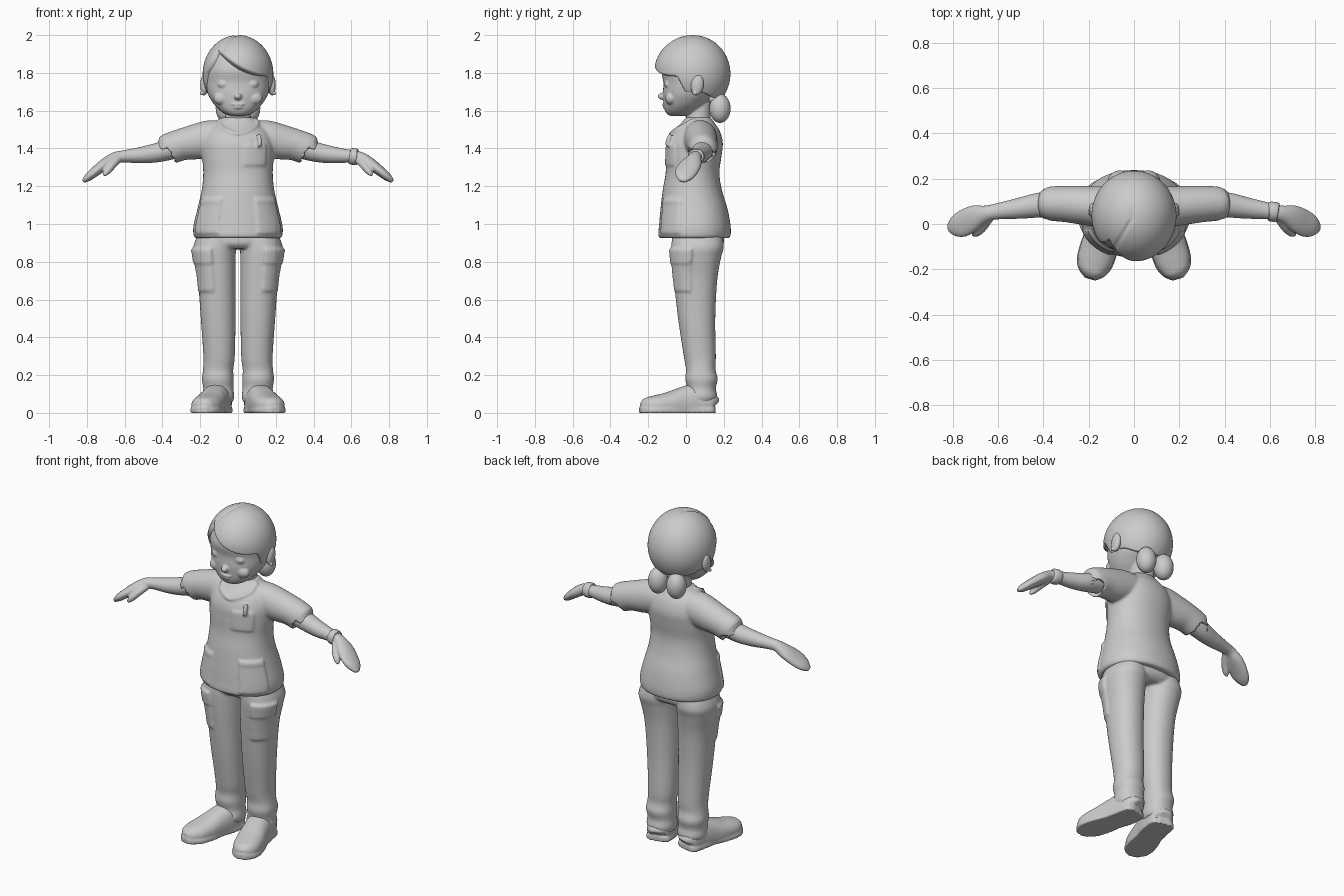
import bpy, bmesh, math
from mathutils import Vector, Matrix

if "Cube" in bpy.data.objects:
    bpy.data.objects.remove(bpy.data.objects["Cube"])

GREY = (0.6, 0.6, 0.6, 1)
clay = bpy.data.materials.new("plain grey")
clay.use_nodes = True
clay.diffuse_color = GREY
clay.node_tree.nodes["Principled BSDF"].inputs["Base Color"].default_value = GREY
SIDES = (1, -1)


def refine(rows, n=5):
    """Smooth spline through rows of numbers."""
    pts = [Vector(r) for r in rows]
    out = []
    for i in range(len(pts) - 1):
        p0, p1, p2, p3 = pts[max(i - 1, 0)], pts[i], pts[i + 1], pts[min(i + 2, len(pts) - 1)]
        for k in range(n):
            t = k / n
            out.append(p1 + (p2 - p0) * (t / 2) + (p0 * 2 - p1 * 5 + p2 * 4 - p3) * (t * t / 2)
                       + (p1 * 3 - p0 - p2 * 3 + p3) * (t ** 3 / 2))
    return out + [pts[-1]]


def skin(bm, rings, side=1):
    """Closed skin over a stack of equal loops."""
    vs = [[bm.verts.new((p[0] * side, p[1], p[2])) for p in r] for r in rings]
    n = len(vs[0])
    for a, b in zip(vs, vs[1:]):
        for i in range(n):
            bm.faces.new((a[i], a[(i + 1) % n], b[(i + 1) % n], b[i]))
    bm.faces.new(vs[0])
    bm.faces.new(vs[-1])


def oval(row, a, grow=0):
    """Point on a level section (z, centre x, half width, front y, back y)."""
    z, cx, rx, yf, yb = row
    c, s = math.cos(a), math.sin(a)
    return (cx + (rx + grow) * math.copysign(abs(c) ** 0.92, c),
            (yf + yb) / 2 + ((yb - yf) / 2 + grow) * math.copysign(abs(s) ** 0.92, s), z)


def column(bm, rows, side=1, n=48):
    dense = refine(rows)
    skin(bm, [[oval(r, math.tau * i / n) for i in range(n)] for r in dense], side)
    return dense


def level(dense, z):
    for a, b in zip(dense, dense[1:]):
        if a[0] <= z <= b[0]:
            return a.lerp(b, (z - a[0]) / (b[0] - a[0]))
    return dense[-1]


def pocket(bm, dense, a0, a1, z0, z1, thick, side=1):
    """Raised pad that follows a column."""
    rings = []
    for k in range(9):
        row = level(dense, z0 + (z1 - z0) * k / 8)
        angles = [math.radians(a0 + (a1 - a0) * i / 10) for i in range(11)]
        rings.append([oval(row, a, thick) for a in angles] + [oval(row, a, -0.02) for a in reversed(angles)])
    skin(bm, rings, side)


def tube(bm, rows, side=1, ref=(0, 1, 0), n=32, power=1.0, floor=None, steps=5):
    """Tube through (x, y, z, radius along ref, other radius)."""
    dense = refine(rows, steps)
    rings = []
    for i, r in enumerate(dense):
        t = (dense[min(i + 1, len(dense) - 1)] - dense[max(i - 1, 0)])
        t = Vector(t[:3]).normalized()
        u = Vector(ref)
        u = (u - t * u.dot(t)).normalized()
        v = t.cross(u)
        ring = []
        for k in range(n):
            c, s = math.cos(math.tau * k / n), math.sin(math.tau * k / n)
            c, s = math.copysign(abs(c) ** power, c), math.copysign(abs(s) ** power, s)
            p = Vector(r[:3]) + u * r[3] * c + v * r[4] * s
            if floor is not None:
                p.z = max(p.z, floor)
            ring.append(p)
        rings.append(ring)
    skin(bm, rings, side)


def ball(bm, centre, radii, side=1, turn=0):
    m = (Matrix.Translation((centre[0] * side, centre[1], centre[2]))
         @ Matrix.Rotation(turn, 4, 'X') @ Matrix.Diagonal((*radii, 1)))
    return bmesh.ops.create_uvsphere(bm, u_segments=32, v_segments=20, radius=1, matrix=m)


def finish(name, bm, voxel=None, soften=3):
    bmesh.ops.recalc_face_normals(bm, faces=bm.faces)
    for f in bm.faces:
        f.smooth = True
    me = bpy.data.meshes.new(name)
    bm.to_mesh(me)
    bm.free()
    me.materials.append(clay)
    ob = bpy.data.objects.new(name, me)
    bpy.context.collection.objects.link(ob)
    if voxel:
        mod = ob.modifiers.new("fuse", 'REMESH')
        mod.mode, mod.voxel_size, mod.use_smooth_shade = 'VOXEL', voxel, True
        mod = ob.modifiers.new("soften", 'SMOOTH')
        mod.factor, mod.iterations = 0.5, soften
    return ob


# Shirt: body, sleeves, neckline, pockets, pen
bm = bmesh.new()
torso = column(bm, [(.925, 0, .222, -.135, .224), (.938, 0, .235, -.147, .236), (.99, 0, .236, -.143, .236),
                    (1.08, 0, .215, -.135, .22), (1.18, 0, .192, -.123, .19), (1.27, 0, .184, -.108, .177),
                    (1.36, 0, .19, -.105, .188), (1.43, 0, .188, -.1, .195), (1.49, 0, .165, -.072, .18),
                    (1.53, 0, .125, -.03, .155), (1.565, 0, .08, 0, .13)])
for s in SIDES:
    tube(bm, [(.06, .07, 1.462, .09, .085), (.14, .075, 1.452, .09, .098), (.22, .082, 1.436, .086, .094),
              (.3, .088, 1.42, .08, .084), (.365, .09, 1.397, .076, .083), (.372, .09, 1.393, .07, .076)], s)
    pocket(bm, torso, -66, -22, .95, 1.13, .008, s)
    pocket(bm, torso, -66, -22, 1.11, 1.135, .011, s)
    collar = [oval(level(torso, 1.475 + .08 * k / 6), math.radians(-90 + 75 * k / 6), .002) for k in range(7)]
    tube(bm, [(*p, .01, .01) for p in collar], s, ref=(0, 0, 1), n=12)
pocket(bm, torso, -82, -42, 1.31, 1.42, .007)
tube(bm, [(.115, -.1, 1.41, .012, .01), (.115, -.095, 1.44, .014, .012), (.112, -.082, 1.475, .01, .01)], n=12)
finish("shirt", bm, .008)

# Trousers: legs, hips, side pockets
bm = bmesh.new()
for s in SIDES:
    leg = column(bm, [(.055, .102, .074, .005, .152), (.085, .104, .084, -.006, .166), (.13, .104, .08, .006, .158),
                      (.18, .107, .084, -.004, .168), (.23, .105, .08, .0, .156), (.3, .1, .083, -.012, .158),
                      (.5, .105, .092, -.042, .155), (.7, .112, .1, -.064, .165), (.82, .122, .11, -.076, .185),
                      (.88, .124, .113, -.078, .2), (.95, .11, .1, -.07, .19)], s)
    pocket(bm, leg, -80, -12, .645, .87, .008, s)
    pocket(bm, leg, -83, -10, .79, .87, .013, s)
column(bm, [(.87, 0, .15, -.05, .17), (.9, 0, .215, -.074, .2), (.97, 0, .21, -.07, .2)])
finish("trousers", bm, .008)

# Arms with mitten hands and thumbs
bm = bmesh.new()
for s in SIDES:
    tube(bm, [(.28, .088, 1.42, .058, .058), (.4, .085, 1.384, .056, .053), (.5, .07, 1.366, .047, .045),
              (.6, .056, 1.358, .036, .033), (.65, .046, 1.35, .036, .031), (.7, .03, 1.32, .054, .031),
              (.75, .004, 1.282, .06, .027), (.79, -.01, 1.25, .047, .022), (.818, -.02, 1.226, .018, .01)], s)
    tube(bm, [(.64, .025, 1.34, .02, .022), (.67, -.015, 1.305, .022, .02), (.695, -.038, 1.275, .019, .017),
              (.71, -.048, 1.256, .008, .008)], s, n=20)
finish("arms", bm, .006)

# Wrist band on the left arm
bm = bmesh.new()
tube(bm, [(.588, .056, 1.36, .03, .03), (.594, .056, 1.359, .041, .041), (.612, .054, 1.357, .044, .044),
          (.632, .051, 1.355, .041, .041), (.638, .05, 1.355, .03, .03)])
finish("wrist_band", bm)

# Shoes: uppers on flat soles
for s, label in zip(SIDES, ("left_shoe", "right_shoe")):
    bm = bmesh.new()
    tube(bm, [(.096, .148, .04, .03, .03), (.1, .13, .05, .06, .066), (.112, .05, .05, .1, .076),
              (.13, -.02, .045, .092, .078), (.153, -.1, .04, .068, .082), (.174, -.17, .035, .056, .076),
              (.186, -.215, .035, .044, .054), (.193, -.238, .035, .02, .022)], s, (0, 0, 1), power=.85, floor=.005)
    tube(bm, [(.096, .15, .012, .02, .03), (.1, .13, .012, .02, .07), (.112, .05, .012, .02, .078),
              (.13, -.02, .014, .02, .076), (.153, -.1, .012, .02, .084), (.174, -.17, .012, .02, .081),
              (.186, -.215, .012, .02, .06), (.194, -.243, .012, .02, .024)], s, (0, 0, 1), power=.4, floor=0)
    finish(label, bm, .006, 2)

# Head: face, neck, ears, eyelids, nose, mouth
bm = bmesh.new()
column(bm, [(1.572, 0, .03, -.08, -.01), (1.582, 0, .068, -.1, .04), (1.605, 0, .1, -.112, .07),
            (1.64, 0, .132, -.118, .11), (1.69, 0, .16, -.122, .16), (1.75, 0, .172, -.12, .185),
            (1.82, 0, .17, -.13, .195), (1.9, 0, .14, -.1, .17), (1.95, 0, .09, -.05, .12)])
column(bm, [(1.5, 0, .08, -.01, .14), (1.56, 0, .068, .0, .13), (1.66, 0, .068, .0, .14)])
for s in SIDES:
    ball(bm, (.18, .06, 1.735), (.02, .034, .056), s, -.15)
    ball(bm, (.194, .045, 1.69), (.009, .01, .01), s)
    ball(bm, (.074, -.093, 1.74), (.034, .022, .024), s)
    ball(bm, (.085, -.08, 1.665), (.045, .03, .035), s)
ball(bm, (0, -.122, 1.676), (.021, .028, .019))
tube(bm, [(-.045, -.108, 1.642, .004, .004), (-.02, -.117, 1.634, .007, .007), (0, -.119, 1.633, .007, .007),
          (.02, -.117, 1.634, .007, .007), (.045, -.108, 1.642, .004, .004)], ref=(0, 0, 1), n=12)
ball(bm, (0, -.112, 1.617), (.026, .012, .007))
finish("head", bm, .005)


def ramp(v, lo, hi):
    t = min(max((v - lo) / (hi - lo), 0), 1)
    return t * t * (3 - 2 * t)


# Hair: cap tucked under the face along a swept fringe line
bm = bmesh.new()
bmesh.ops.create_uvsphere(bm, u_segments=144, v_segments=110, radius=1)
centre = Vector((0, .037, 1.795))
for v in bm.verts:
    d = Vector((v.co.x * .187, v.co.y * .198, v.co.z * .205))
    if d.y < 0:
        d.y *= 1 + .05 * ramp(d.z, -.05, .08)
    p = centre + d
    if p.x > -.11:
        line = 1.775 + .14 * max((.18 - p.x) / .29, 0) ** 2
    else:
        line = 1.915 - (-.11 - p.x) * 2.2
    line += (1.685 - line) * ramp(p.y, -.06, .005)
    line -= .03 * ramp(p.y, .08, .16)
    fold = ramp(p.z, 1.88, 1.93) * ramp(p.y, .1, .02)
    part = .025 * fold * math.exp(-((p.x + .01 + .6 * max(.02 - p.y, 0)) / .012) ** 2)
    v.co = centre + d * (.78 + .22 * ramp(p.z - line, -.008, .014) - part)
finish("hair", bm)

# Two low buns
bm = bmesh.new()
for s in SIDES:
    ball(bm, (.062, .18, 1.612), (.056, .056, .077), s)
    ball(bm, (.056, .15, 1.665), (.034, .034, .03), s)
finish("hair_buns", bm)
